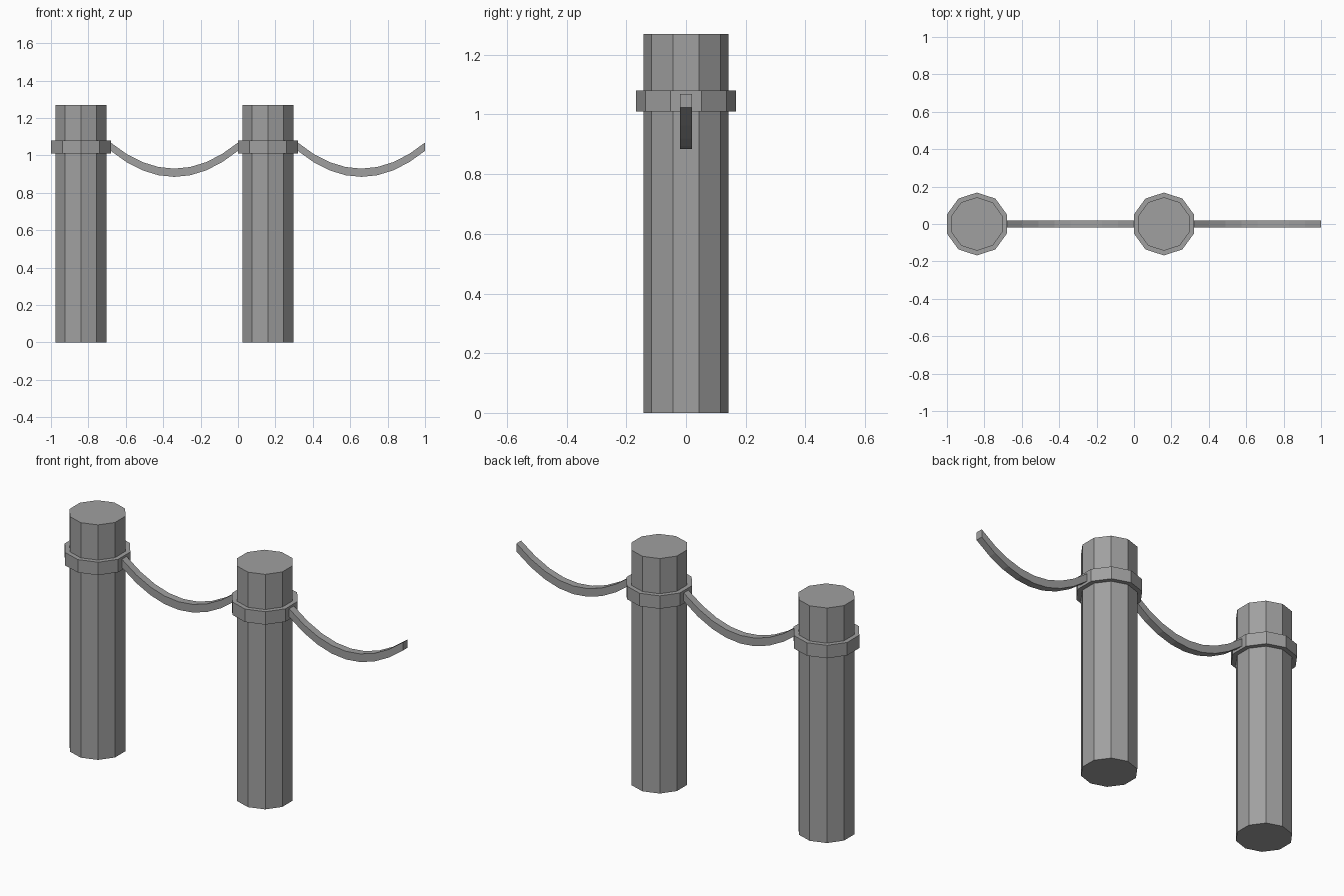
import bpy
import bmesh
import math
from mathutils import Matrix

if "Cube" in bpy.data.objects:
    bpy.data.objects.remove(bpy.data.objects["Cube"], do_unlink=True)

SIDES = 10
POST_X = (-0.84, 0.16)
POST_RADIUS, POST_HEIGHT = 0.143, 1.27
COLLAR_RADIUS, COLLAR_BOTTOM, COLLAR_TOP = 0.168, 1.01, 1.08
ROPE_SPAN, ROPE_WIDTH, ROPE_THICKNESS = 0.68, 0.04, 0.044
ROPE_LOW, ROPE_SAG, ROPE_SEGMENTS = 0.885, 0.139, 8

grey = bpy.data.materials.new("stone grey")
grey.use_nodes = True
grey.diffuse_color = (0.35, 0.35, 0.35, 1)
grey.node_tree.nodes["Principled BSDF"].inputs["Base Color"].default_value = grey.diffuse_color


def add_object(name, bm, x):
    bmesh.ops.recalc_face_normals(bm, faces=bm.faces)
    mesh = bpy.data.meshes.new(name)
    bm.to_mesh(mesh)
    bm.free()
    mesh.materials.append(grey)
    obj = bpy.data.objects.new(name, mesh)
    obj.location.x = x
    bpy.context.collection.objects.link(obj)


def add_prism(name, x, radius, bottom, top):
    """Upright ten-sided prism with a corner pointing to the front."""
    bm = bmesh.new()
    place = Matrix.Translation((0, 0, (bottom + top) / 2)) @ Matrix.Rotation(math.pi / 2, 4, "Z")
    bmesh.ops.create_cone(bm, cap_ends=True, segments=SIDES, radius1=radius,
                          radius2=radius, depth=top - bottom, matrix=place)
    # Turn so that one corner lies exactly on the front axis
    corner = max(bm.verts, key=lambda v: v.co.y)
    turn = math.pi / 2 - math.atan2(corner.co.y, corner.co.x)
    bmesh.ops.rotate(bm, verts=bm.verts, matrix=Matrix.Rotation(turn, 3, "Z"))
    add_object(name, bm, x)


def add_rope(name, x):
    """Sagging square rope with upright ends, starting at x."""
    bm = bmesh.new()
    rings = []
    for i in range(ROPE_SEGMENTS + 1):
        t = i / ROPE_SEGMENTS
        low = ROPE_LOW + ROPE_SAG * (2 * t - 1) ** 2
        high, half = low + ROPE_THICKNESS, ROPE_WIDTH / 2
        section = ((-half, low), (half, low), (half, high), (-half, high))
        rings.append([bm.verts.new((t * ROPE_SPAN, y, z)) for y, z in section])
    for a, b in zip(rings, rings[1:]):
        for k in range(4):
            n = (k + 1) % 4
            bm.faces.new((a[k], a[n], b[n], b[k]))
    bm.faces.new(rings[0])
    bm.faces.new(rings[-1])
    add_object(name, bm, x)


# Two posts, each with a collar and a rope running towards +x
for side, x in zip(("right", "left"), POST_X):
    add_prism(side + "_post", x, POST_RADIUS, 0, POST_HEIGHT)
    add_prism(side + "_collar", x, COLLAR_RADIUS, COLLAR_BOTTOM, COLLAR_TOP)
    add_rope(side + "_rope", x + COLLAR_RADIUS * math.cos(math.pi / SIDES))
